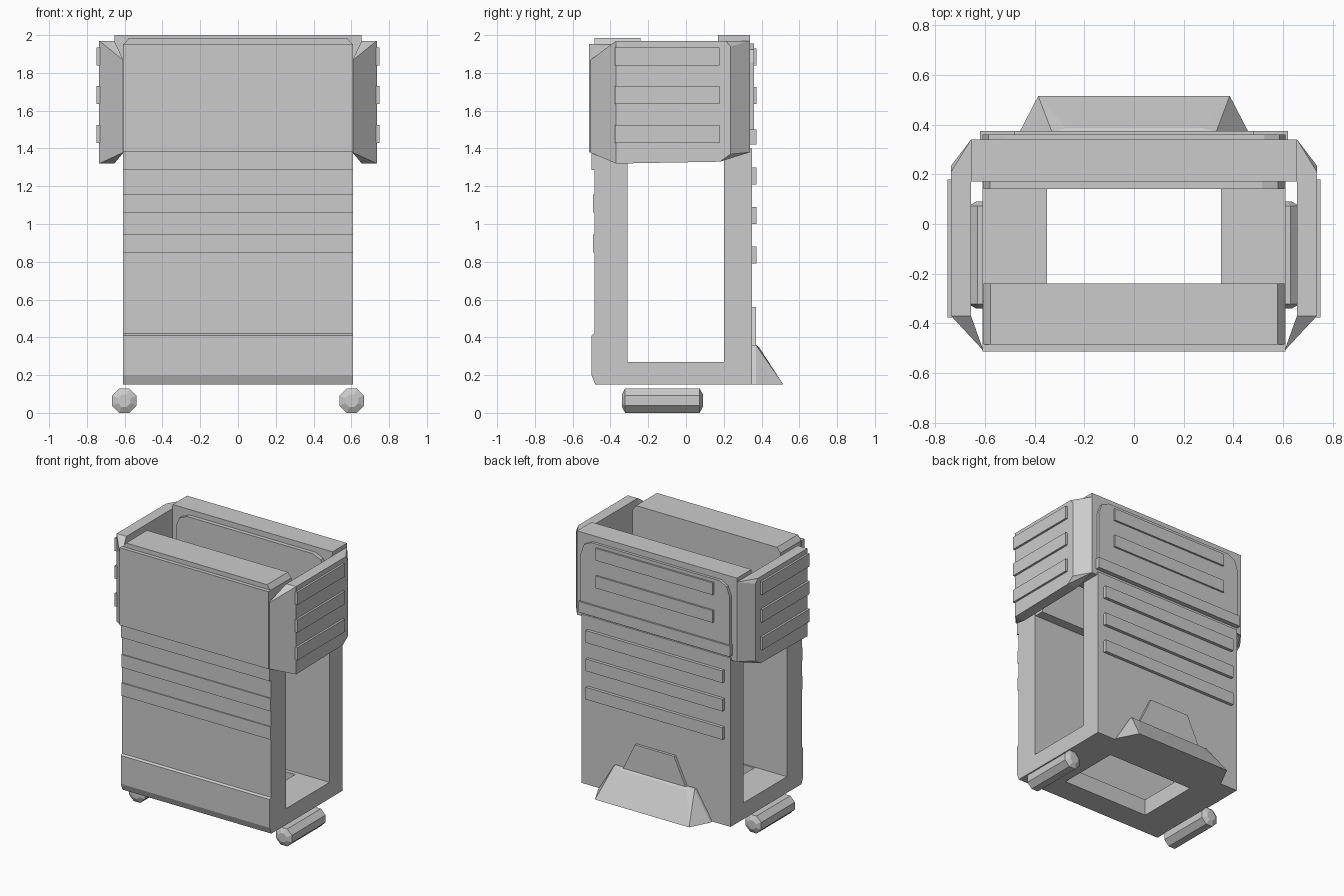
import bpy, bmesh, math
from mathutils import Vector

if "Cube" in bpy.data.objects:
    bpy.data.objects.remove(bpy.data.objects["Cube"])


def finish(name, bm):
    bmesh.ops.recalc_face_normals(bm, faces=bm.faces)
    me = bpy.data.meshes.new(name)
    bm.to_mesh(me)
    bm.free()
    ob = bpy.data.objects.new(name, me)
    bpy.context.collection.objects.link(ob)
    return ob


def prism(name, pts, axis, a, b):
    """Extrude a 2D outline along x (outline y,z) or along y (outline x,z)."""
    bm = bmesh.new()
    place = (lambda p: (a, p[0], p[1])) if axis == 'x' else (lambda p: (p[0], a, p[1]))
    f = bm.faces.new([bm.verts.new(place(p)) for p in pts])
    ext = bmesh.ops.extrude_face_region(bm, geom=[f])
    d = Vector((b - a, 0, 0)) if axis == 'x' else Vector((0, b - a, 0))
    bmesh.ops.translate(bm, vec=d, verts=[v for v in ext['geom'] if isinstance(v, bmesh.types.BMVert)])
    return finish(name, bm)


def box(name, x, y, z):
    return prism(name, [(x[0], z[0]), (x[1], z[0]), (x[1], z[1]), (x[0], z[1])], 'y', *y)


def hull(name, pts):
    bm = bmesh.new()
    for p in pts:
        bm.verts.new(p)
    r = bmesh.ops.convex_hull(bm, input=bm.verts)
    loose = [v for v in bm.verts if not v.link_faces]
    bmesh.ops.delete(bm, geom=loose, context='VERTS')
    bmesh.ops.dissolve_limit(bm, angle_limit=0.01, verts=bm.verts, edges=bm.edges)
    return finish(name, bm)


def plate_outline(w, z0, z1, cx, cz):
    """Plate with clipped upper corners."""
    return [(-w, z0), (w, z0), (w, z1 - cz), (w - cx * .3, z1 - cz * .3), (w - cx, z1),
            (cx - w, z1), (cx * .3 - w, z1 - cz * .3), (-w, z1 - cz)]


W = 0.61

# Front wall with stepped bands
front = [(-.31, .15), (-.48, .15), (-.50, .20), (-.50, .41), (-.485, .42),
         (-.485, .85), (-.493, .85), (-.493, .945), (-.485, .945),
         (-.485, 1.06), (-.493, 1.06), (-.493, 1.155), (-.485, 1.155),
         (-.485, 1.285), (-.50, 1.285), (-.50, 1.38), (-.31, 1.38)]
prism("front_wall", front, 'x', -W, W)
box("front_head_panel", (-W, W), (-.513, -.48), (1.38, 1.953))
prism("front_head_block", [(-.605, 1.35), (.605, 1.35), (.605, 1.95), (.577, 1.986),
                           (-.577, 1.986), (-.605, 1.95)], 'y', -.485, -.24)

# Rear wall and head
box("back_wall", (-W, W), (.20, .35), (.15, 1.40))
box("back_head_block", (-.655, .655), (.17, .34), (1.38, 2.0))
prism("back_inner_plate", plate_outline(.605, 1.38, 1.96, .09, .09), 'y', .14, .17)
prism("back_outer_plate", plate_outline(W, 1.42, 1.955, .085, .10), 'y', .34, .36)
box("back_band", (-.62, .62), (.34, .373), (1.42, 1.50))
for z, w in ((1.84, .48), (1.635, .48), (1.21, .56), (1.0, .56), (.79, .56)):
    box("back_slat", (-w, w), (.34, .373), (z, z + .09))

# Floor frame around the opening
for s in (-1, 1):
    box("floor_side", sorted((s * .35, s * W)), (-.31, .20), (.15, .27))
box("floor_front", (-.35, .35), (-.31, -.30), (.15, .27))
box("floor_back", (-.35, .35), (.17, .20), (.15, .27))

# Flared skirt and its backing plate
hull("back_skirt", [(s * x, y, z) for s in (-1, 1) for x, y, z in
                    ((.46, .34, .15), (.46, .37, .15), (.385, .515, .15),
                     (.275, .385, .35), (.33, .34, .36), (.33, .37, .36))])
prism("skirt_plate", [(-.27, .33), (.27, .33), (.16, .56), (-.16, .56)], 'y', .345, .37)

for s in (-1, 1):
    # Side head panel with angled front flank
    hull("side_panel", [(s * x, y, z) for x, y, z in
         ((.735, -.37, 1.32), (.735, -.37, 1.97), (.735, .21, 1.97), (.735, .235, 1.94),
          (.735, .235, 1.37), (.735, .18, 1.33), (.655, -.37, 1.32), (.655, -.37, 1.97),
          (.655, .34, 1.97), (.655, .34, 1.38), (.655, .18, 1.33))])
    hull("side_flank", [(s * x, y, z) for x, y, z in
         ((.735, -.37, 1.32), (.735, -.37, 1.97), (.655, -.37, 1.32), (.655, -.37, 1.97),
          (.605, -.51, 1.38), (.605, -.51, 1.865))])
    for z in (1.84, 1.635, 1.43):
        box("side_slat", sorted((s * .72, s * .75)), (-.375, .178), (z, z + .095))

    # Octagonal foot rod with tapered ends
    bm = bmesh.new()
    rings = []
    for y, r in ((-.34, .035), (-.322, .07), (.072, .07), (.09, .035)):
        rings.append([bm.verts.new((s * .602 + r * math.cos(math.pi * (i + .5) / 4), y,
                                    .0647 + r * math.sin(math.pi * (i + .5) / 4))) for i in range(8)])
    for a, b in zip(rings, rings[1:]):
        for i in range(8):
            j = (i + 1) % 8
            bm.faces.new((a[i], a[j], b[j], b[i]))
    bm.faces.new(rings[0])
    bm.faces.new(rings[-1])
    finish("foot_rod", bm)
